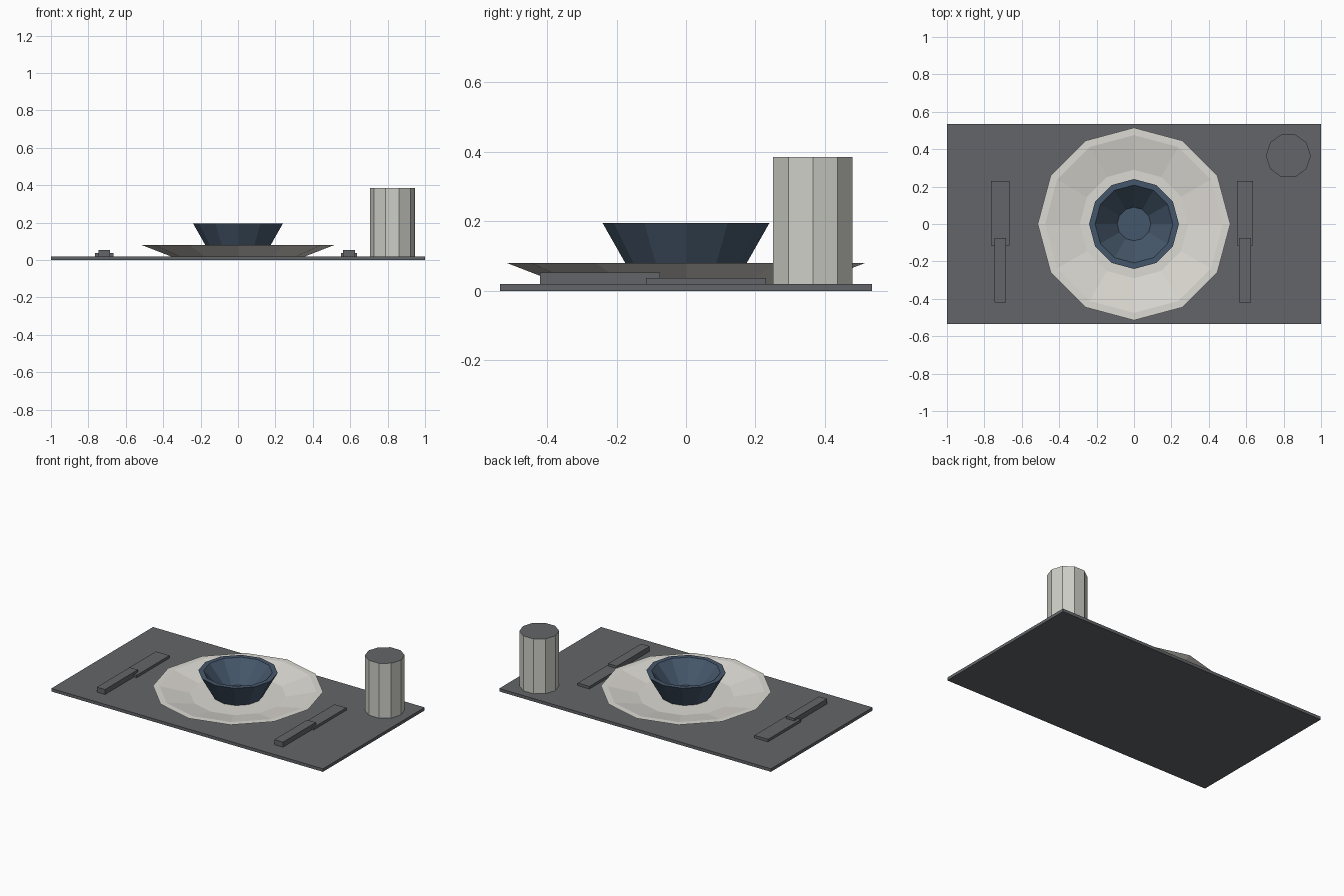
import bpy, bmesh, math

if "Cube" in bpy.data.objects:
    bpy.data.objects.remove(bpy.data.objects["Cube"])


def material(name, rgb):
    m = bpy.data.materials.new(name)
    m.diffuse_color = (*rgb, 1)
    m.use_nodes = True
    m.node_tree.nodes["Principled BSDF"].inputs["Base Color"].default_value = m.diffuse_color
    return m


SLATE = material("slate grey", (0.125, 0.13, 0.14))
CREAM = material("cream ceramic", (0.72, 0.70, 0.65))
NAVY = material("navy glaze", (0.06, 0.095, 0.145))
GLASS = material("pale glass", (0.62, 0.62, 0.58))


def finish(name, bm, mats):
    bmesh.ops.recalc_face_normals(bm, faces=bm.faces)
    me = bpy.data.meshes.new(name)
    bm.to_mesh(me)
    bm.free()
    for m in mats:
        me.materials.append(m)
    ob = bpy.data.objects.new(name, me)
    bpy.context.collection.objects.link(ob)
    return ob


def box(name, x0, x1, y0, y1, z0, z1, mat):
    bm = bmesh.new()
    bmesh.ops.create_cube(bm, size=1)
    for v in bm.verts:
        v.co.x = x0 if v.co.x < 0 else x1
        v.co.y = y0 if v.co.y < 0 else y1
        v.co.z = z0 if v.co.z < 0 else z1
    return finish(name, bm, [mat])


def lathe(name, profile, sides, mats, centre=(0, 0)):
    """Spin (radius, z) rings into a closed solid, capped at both ends."""
    bm = bmesh.new()
    rings = []
    for r, z in profile:
        rings.append([bm.verts.new((centre[0] + r * math.cos(2 * math.pi * i / sides),
                                    centre[1] + r * math.sin(2 * math.pi * i / sides), z))
                      for i in range(sides)])
    for a, b in zip(rings, rings[1:]):
        for i in range(sides):
            j = (i + 1) % sides
            bm.faces.new((a[i], a[j], b[j], b[i]))
    bm.faces.new(rings[0][::-1])
    top = bm.faces.new(rings[-1])
    top.material_index = len(mats) - 1
    return finish(name, bm, mats)


# Placemat
box("placemat", -1, 1, -0.535, 0.535, 0, 0.02, SLATE)

# Plate and bowl, twelve sided
lathe("plate", [(0.36, 0.02), (0.515, 0.08), (0.475, 0.08), (0.29, 0.04)], 12, [CREAM])
lathe("bowl", [(0.152, 0.04), (0.24, 0.195), (0.208, 0.195), (0.09, 0.065)], 12, [NAVY])

# Tumbler with dark top
lathe("tumbler", [(0.12, 0.02), (0.12, 0.385)], 10, [GLASS, SLATE], (0.825, 0.365))

# Cutlery: flat head plus raised handle
for name, x, head, grip in (("fork", -0.715, 0.05, 0.03), ("knife", 0.593, 0.043, 0.032)):
    box(name + "_head", x - head, x + head, -0.115, 0.23, 0.02, 0.037, SLATE)
    box(name + "_handle", x - grip, x + grip, -0.42, -0.075, 0.02, 0.053, SLATE)
